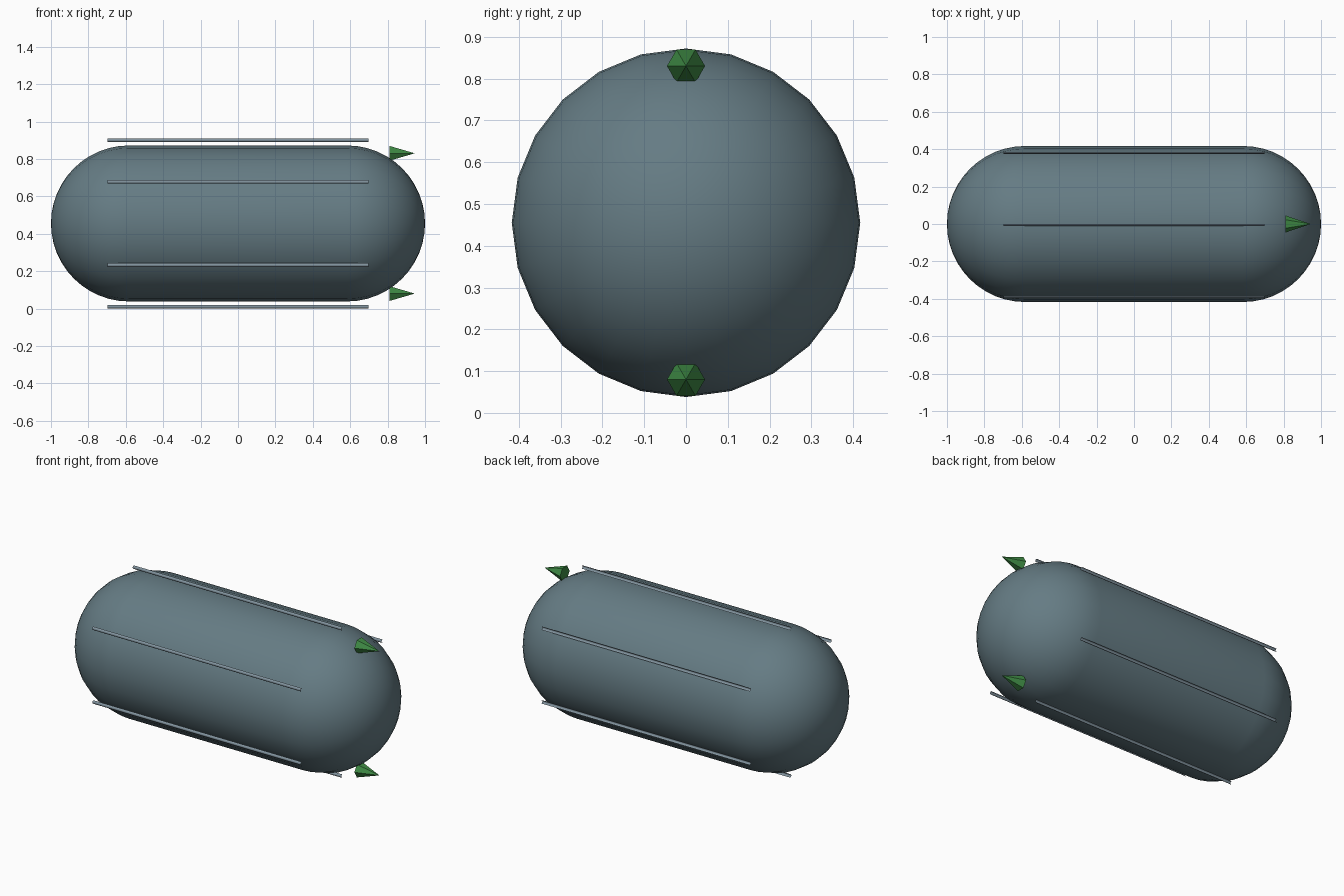
import bpy, bmesh
from math import pi, sin, cos, radians
from mathutils import Matrix, Vector

if "Cube" in bpy.data.objects:
    bpy.data.objects.remove(bpy.data.objects["Cube"])

CZ = 0.455          # height of the long axis
R = 0.417           # hull radius
HALF = 1.0 - R      # half length of the straight section


def material(name, rgb):
    m = bpy.data.materials.new(name)
    m.diffuse_color = (*rgb, 1)
    m.use_nodes = True
    m.node_tree.nodes["Principled BSDF"].inputs["Base Color"].default_value = m.diffuse_color
    return m


def finish(bm, name, mat, smooth):
    me = bpy.data.meshes.new(name)
    for f in bm.faces:
        f.smooth = smooth
    bm.to_mesh(me)
    bm.free()
    me.materials.append(mat)
    ob = bpy.data.objects.new(name, me)
    bpy.context.collection.objects.link(ob)
    return ob


hull_mat = material("slate", (0.13, 0.20, 0.23))
rail_mat = material("light_slate", (0.22, 0.29, 0.34))
light_mat = material("green", (0.05, 0.26, 0.06))

# Capsule hull: half-circle ended profile spun about x, 24 sides
STEPS = 12
right = [(HALF + R * cos(a), R * sin(a))
         for a in (i * pi / 2 / STEPS for i in range(STEPS + 1))]
profile = right + [(-x, r) for x, r in reversed(right)]
bm = bmesh.new()
vs = [bm.verts.new((x, 0, CZ + r)) for x, r in profile]
edges = [bm.edges.new(p) for p in zip(vs, vs[1:])]
bmesh.ops.spin(bm, geom=vs + edges, cent=(0, 0, CZ), axis=(1, 0, 0),
               angle=2 * pi, steps=24, use_merge=True)
bmesh.ops.remove_doubles(bm, verts=bm.verts, dist=1e-4)
bmesh.ops.recalc_face_normals(bm, faces=bm.faces)
finish(bm, "hull", hull_mat, True)

# Six thin open half-round rails around the hull, all bulging to the front
for i in range(6):
    a = radians(30 + 60 * i)
    y0, z0 = 0.445 * cos(a), CZ + 0.445 * sin(a)
    bm = bmesh.new()
    rows = []
    for k in range(7):
        t = -pi / 2 + pi * k / 6
        y, z = y0 - 0.01 * cos(t), z0 + 0.01 * sin(t)
        rows.append([bm.verts.new((x, y, z)) for x in (-0.697, 0.697)])
    for p, q in zip(rows, rows[1:]):
        bm.faces.new((p[0], p[1], q[1], q[0]))
    bm.normal_update()
    if sum((f.normal for f in bm.faces), Vector()).y > 0:
        bmesh.ops.reverse_faces(bm, faces=bm.faces)
    finish(bm, f"rail_{i + 1}", rail_mat, True)

# Two six-sided green cones at one end, pointing along +x
for name, side in (("upper_cone", 1), ("lower_cone", -1)):
    bm = bmesh.new()
    bmesh.ops.create_cone(bm, cap_ends=True, segments=6, radius1=0.0455,
                          radius2=0, depth=0.135)
    bmesh.ops.remove_doubles(bm, verts=bm.verts, dist=1e-5)
    bm.transform(Matrix.Translation((0.8775, 0, CZ + side * 0.375))
                 @ Matrix.Rotation(pi / 2, 4, 'Y'))
    # keep hexagon corners on the +y and -y sides
    if max(v.co.y for v in bm.verts) < 0.044:
        bmesh.ops.rotate(bm, verts=bm.verts, cent=(0, 0, CZ + side * 0.375),
                         matrix=Matrix.Rotation(pi / 6, 3, 'X'))
    finish(bm, name, light_mat, False)
